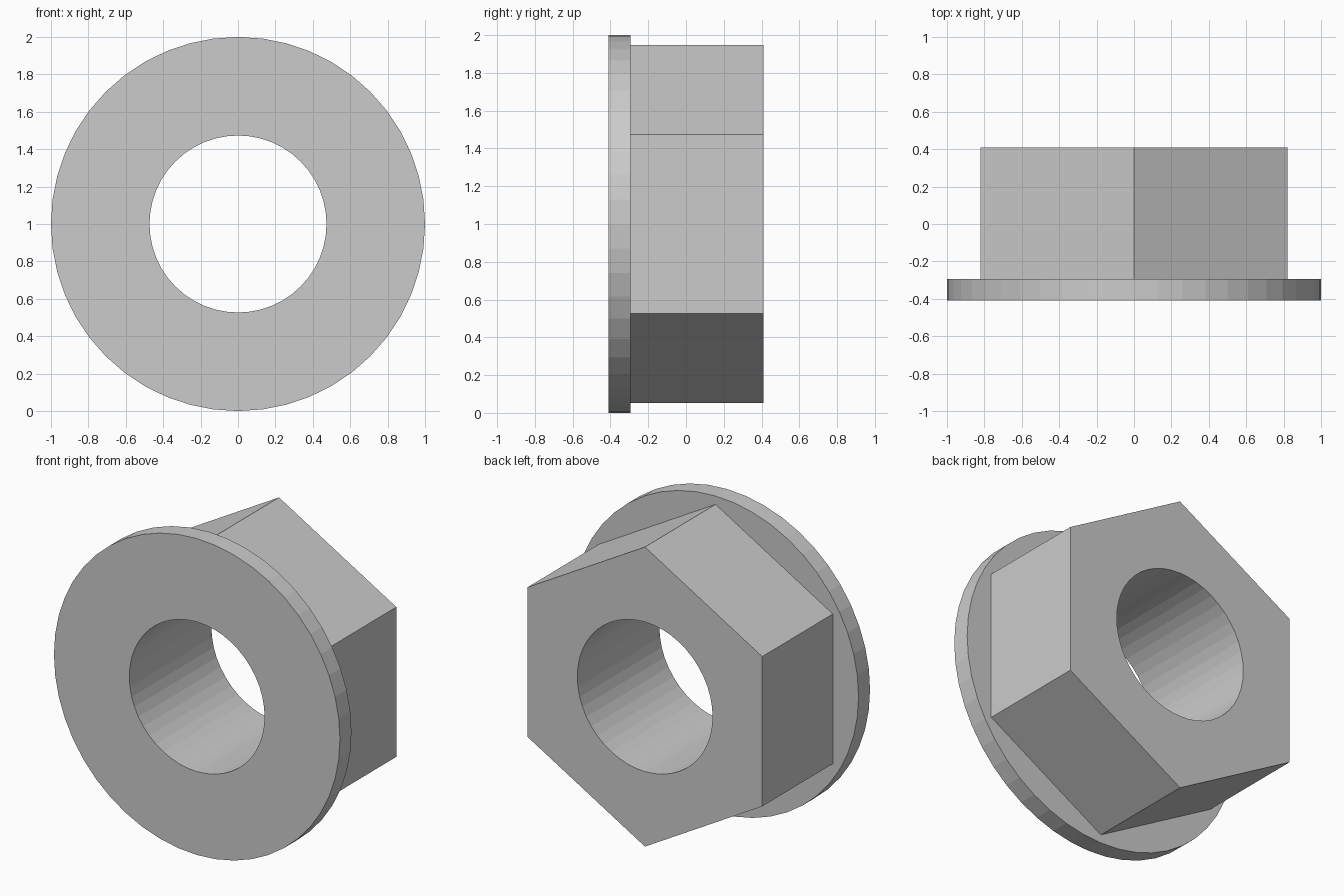
import bpy, bmesh
from math import cos, pi, sin

if "Cube" in bpy.data.objects:
    bpy.data.objects.remove(bpy.data.objects["Cube"])

SEGMENTS = 48            # divisible by 6 so the hexagon corners land on points
CENTRE_Z = 1.0
HEX_APOTHEM = 0.82
FRONT, STEP, BACK = -0.41, -0.295, 0.41


def circle(radius):
    return lambda i: radius


def hexagon(i):
    # distance to the hexagon edge, with corners at top and bottom
    from_mid = (2 * pi * i / SEGMENTS) % (pi / 3) - pi / 6
    return HEX_APOTHEM / cos(from_mid)


bm = bmesh.new()


def ring(radius_at, y):
    verts = []
    for i in range(SEGMENTS):
        a = pi / 2 + 2 * pi * i / SEGMENTS
        r = radius_at(i)
        verts.append(bm.verts.new((r * cos(a), y, CENTRE_Z + r * sin(a))))
    return verts


# Cross-section: bore, flange disc, hexagonal body, back to the bore
rings = [
    ring(circle(0.473), FRONT),
    ring(circle(1.0), FRONT),
    ring(circle(1.0), STEP),
    ring(hexagon, STEP),
    ring(hexagon, BACK),
    ring(circle(0.473), BACK),
]
for a, b in zip(rings, rings[1:] + rings[:1]):
    for i in range(SEGMENTS):
        j = (i + 1) % SEGMENTS
        bm.faces.new((a[i], a[j], b[j], b[i]))

# Merge each hexagon side into one flat face
side_edges = [bm.edges.get((rings[3][i], rings[4][i]))
              for i in range(SEGMENTS) if i % (SEGMENTS // 6)]
bmesh.ops.dissolve_edges(bm, edges=side_edges, use_verts=False)
bmesh.ops.recalc_face_normals(bm, faces=bm.faces[:])

mesh = bpy.data.meshes.new("flanged_hex_nut")
bm.to_mesh(mesh)
bm.free()
nut = bpy.data.objects.new("flanged_hex_nut", mesh)
bpy.context.collection.objects.link(nut)
